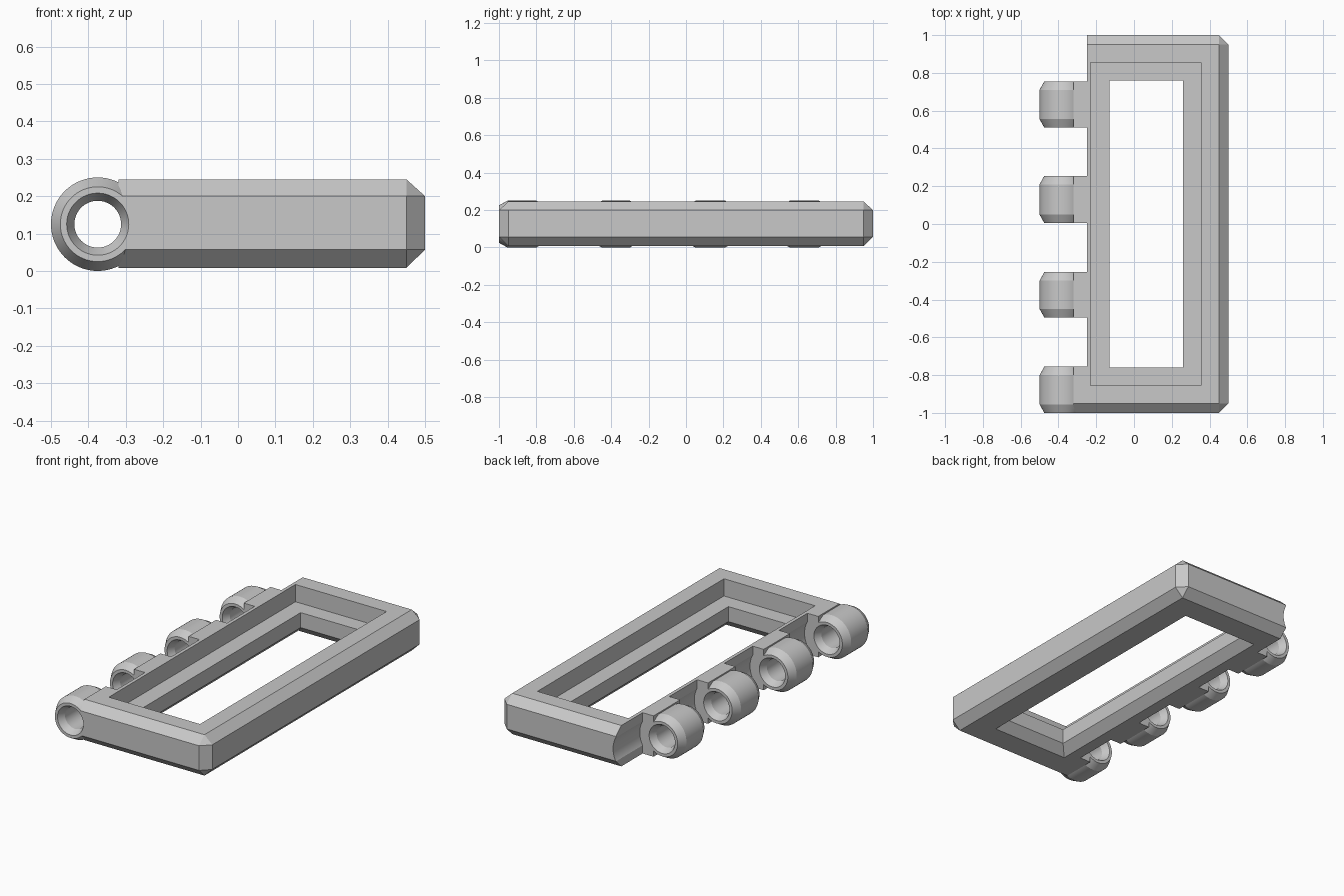
import bpy, bmesh, math

if "Cube" in bpy.data.objects:
    bpy.data.objects.remove(bpy.data.objects["Cube"])

HX, HZ = -0.375, 0.125            # hinge axis
LO, HI = 0.008, 0.245             # frame bottom and top
KNUCKLES = [(-1.0, -0.755), (-0.495, -0.255), (0.005, 0.255), (0.51, 0.755)]
GAPS = [(-0.755, -0.495), (-0.255, 0.005), (0.255, 0.51), (0.755, 1.1)]

grey = bpy.data.materials.new("light_grey")
grey.diffuse_color = (0.58, 0.58, 0.58, 1)
grey.use_nodes = True
grey.node_tree.nodes["Principled BSDF"].inputs["Base Color"].default_value = grey.diffuse_color


def finish(bm, name):
    bmesh.ops.recalc_face_normals(bm, faces=bm.faces[:])
    me = bpy.data.meshes.new(name)
    bm.to_mesh(me)
    bm.free()
    me.materials.append(grey)
    ob = bpy.data.objects.new(name, me)
    bpy.context.collection.objects.link(ob)
    return ob


def stack(name, rings):
    """Solid closed over a list of equal-length point rings."""
    bm = bmesh.new()
    loops = [[bm.verts.new(p) for p in r] for r in rings]
    n = len(loops[0])
    for a, b in zip(loops, loops[1:]):
        for i in range(n):
            j = (i + 1) % n
            bm.faces.new((a[i], a[j], b[j], b[i]))
    bm.faces.new(loops[0][::-1])
    bm.faces.new(loops[-1])
    return finish(bm, name)


def rect(z, x0, x1, y):
    return [(x0, -y, z), (x1, -y, z), (x1, y, z), (x0, y, z)]


def lathe(name, profile, n=64):
    """Turned solid around the hinge axis from (y, radius) pairs."""
    return stack(name, [[(HX + r * math.cos(math.tau * i / n), y,
                          HZ + r * math.sin(math.tau * i / n))
                         for i in range(n)] for y, r in profile])


def combine(ob, tool, op):
    m = ob.modifiers.new("bool", 'BOOLEAN')
    m.operation, m.solver, m.object = op, 'EXACT', tool
    bpy.context.view_layer.objects.active = ob
    bpy.ops.object.modifier_apply(modifier=m.name)
    bpy.data.objects.remove(tool, do_unlink=True)


# Frame block, chamfered on every side but the hinge side
bm = bmesh.new()
for s in (-1, 1):
    for z in (LO, HI):
        bm.verts.new((-0.32, s * 0.95, z))
        bm.verts.new((0.45, s * 0.95, z))
    for z in (0.057, 0.2):
        bm.verts.new((-0.32, s, z))
        bm.verts.new((0.45, s, z))
        bm.verts.new((0.5, s * 0.95, z))
bmesh.ops.convex_hull(bm, input=bm.verts[:])
bmesh.ops.dissolve_limit(bm, angle_limit=0.01, verts=bm.verts[:], edges=bm.edges[:])
frame = finish(bm, "hinged_frame")

# Window: wide recess on top, narrow lip, flared bottom edge
combine(frame, stack("window_cutter", [
    rect(LO - 0.02, -0.20, 0.33, 0.83),
    rect(0.058, -0.13, 0.26, 0.76),
    rect(0.145, -0.13, 0.26, 0.76),
    rect(0.145, -0.23, 0.355, 0.855),
    rect(0.3, -0.23, 0.355, 0.855)]), 'DIFFERENCE')

# Clearances between the knuckles, scooped into the frame side
for a, b in GAPS:
    box = stack("gap_cutter", [[(-0.6, a, z), (-0.25, a, z), (-0.25, b, z), (-0.6, b, z)]
                               for z in (-0.1, 0.4)])
    combine(frame, box, 'DIFFERENCE')
    combine(frame, lathe("scoop_cutter", [(a, 0.143), (b, 0.143)]), 'DIFFERENCE')

# Hinge knuckles with chamfered ends
for a, b in KNUCKLES:
    combine(frame, lathe("knuckle", [(a, 0.1), (a + 0.045, 0.125),
                                     (b - 0.045, 0.125), (b, 0.1)]), 'UNION')

# Countersunk pin holes
for a, b in KNUCKLES:
    combine(frame, lathe("hole_cutter", [
        (a - 0.01, 0.083), (a, 0.083), (a + 0.04, 0.0625),
        (b - 0.04, 0.0625), (b, 0.083), (b + 0.01, 0.083)]), 'DIFFERENCE')

# Smooth the round parts, keep the edges sharp
bpy.ops.object.select_all(action='DESELECT')
frame.select_set(True)
bpy.context.view_layer.objects.active = frame
bpy.ops.object.shade_smooth_by_angle(angle=math.radians(20))
